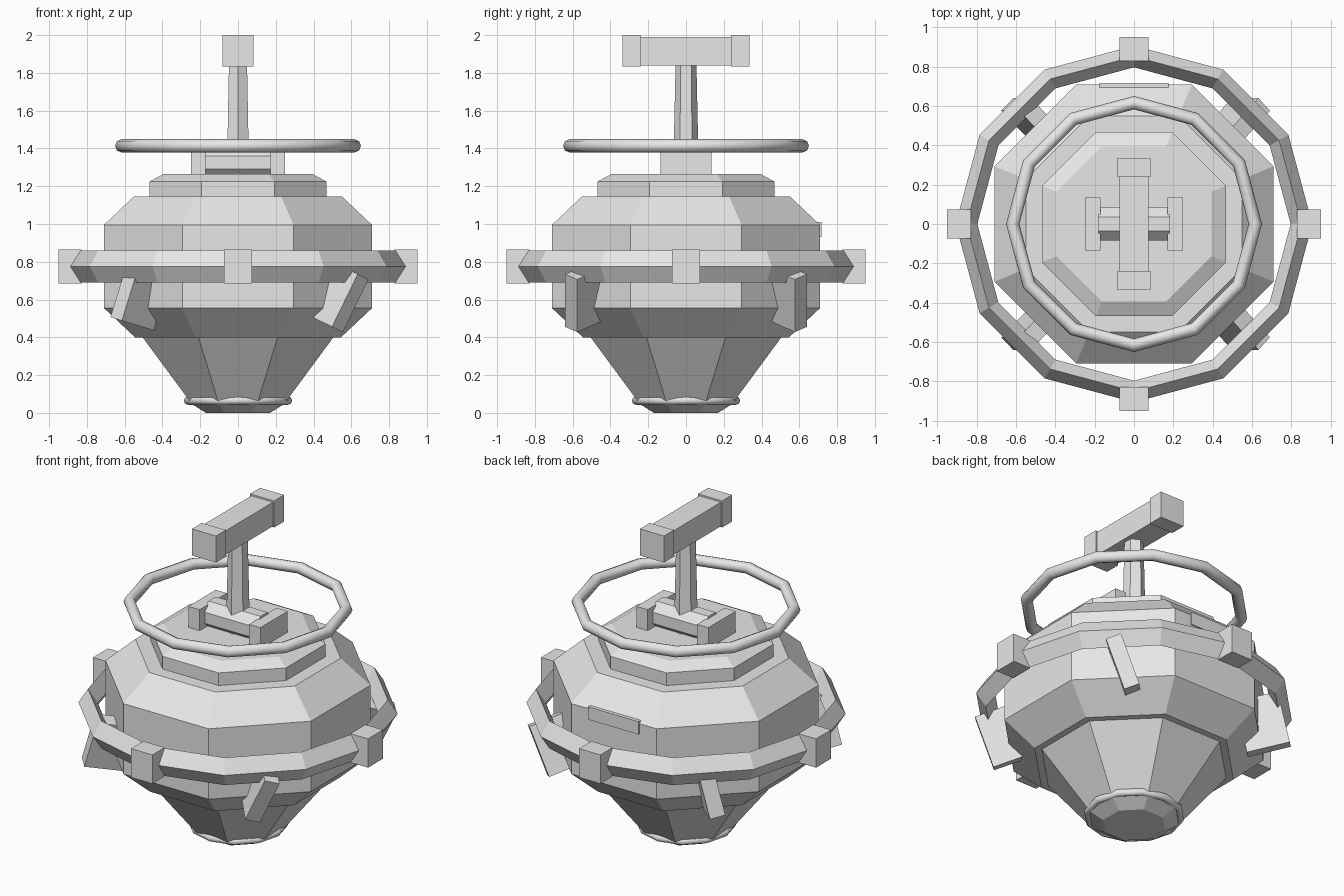
import bpy
import bmesh
import math
from mathutils import Matrix, Vector

cube = bpy.data.objects.get("Cube")
if cube:
    bpy.data.objects.remove(cube, do_unlink=True)

grey = bpy.data.materials.new("plain_grey")
grey.use_nodes = True
grey.diffuse_color = (0.8, 0.8, 0.8, 1)
grey.node_tree.nodes["Principled BSDF"].inputs["Base Color"].default_value = (0.8, 0.8, 0.8, 1)


def finish(name, bm, smooth=False):
    bmesh.ops.recalc_face_normals(bm, faces=bm.faces)
    mesh = bpy.data.meshes.new(name)
    for face in bm.faces:
        face.smooth = smooth
    bm.to_mesh(mesh)
    bm.free()
    mesh.materials.append(grey)
    obj = bpy.data.objects.new(name, mesh)
    bpy.context.collection.objects.link(obj)
    return obj


def box(name, center, size, turn=None):
    bm = bmesh.new()
    bmesh.ops.create_cube(bm, size=1)
    matrix = Matrix.Translation(center) @ (turn or Matrix()) @ Matrix.Diagonal((*size, 1))
    bmesh.ops.transform(bm, matrix=matrix, verts=bm.verts)
    return finish(name, bm)


def prism(name, profile, sides=8, start=math.pi / 8, turn=None):
    """Stack of regular polygons from (circumradius, height) pairs."""
    bm = bmesh.new()
    rings = []
    for r, z in profile:
        angles = [start + math.tau * i / sides for i in range(sides)]
        rings.append([bm.verts.new((r * math.cos(a), r * math.sin(a), z)) for a in angles])
    for low, high in zip(rings, rings[1:]):
        for i in range(sides):
            j = (i + 1) % sides
            bm.faces.new((low[i], low[j], high[j], high[i]))
    bm.faces.new(rings[0][::-1])
    bm.faces.new(rings[-1])
    if turn:
        bmesh.ops.transform(bm, matrix=turn, verts=bm.verts)
    return finish(name, bm)


def octagon(name, profile, turn=None):
    """Eight-sided prism whose radii are measured to the flats."""
    k = 1 / math.cos(math.pi / 8)
    return prism(name, [(r * k, z) for r, z in profile], turn=turn)


def ring(name, z, major, width, height, minor_sides, smooth):
    bm = bmesh.new()
    loops = []
    for i in range(12):
        a = math.tau * i / 12
        loop = []
        for j in range(minor_sides):
            b = math.tau * j / minor_sides
            r = major + width * math.cos(b)
            loop.append(bm.verts.new((r * math.cos(a), r * math.sin(a), z + height * math.sin(b))))
        loops.append(loop)
    for i in range(12):
        here, there = loops[i], loops[(i + 1) % 12]
        for j in range(minor_sides):
            k = (j + 1) % minor_sides
            bm.faces.new((here[j], there[j], there[k], here[k]))
    return finish(name, bm, smooth)


# Body, stepped underside and foot
octagon("body", [(0.17, 0), (0.25, 0.05), (0.265, 0.075), (0.505, 0.4), (0.545, 0.4),
                 (0.71, 0.555), (0.71, 0.995), (0.55, 1.146)])
octagon("lid", [(0.468, 1.14), (0.468, 1.225), (0.395, 1.264)])
ring("foot_ring", 0.065, 0.265, 0.022, 0.022, 8, True)

# Equipment ring with four blocks
ring("waist_ring", 0.775, 0.852, 0.055, 0.086, 4, False)
for i, side in enumerate(("left", "back", "right", "front")):
    spin = Matrix.Rotation(i * math.pi / 2, 4, "Z")
    box(side + "_block", spin @ Vector((0.89, 0, 0.775)), (0.122, 0.148, 0.18), spin)

# Leaning fins on the diagonals
for side, sx, lean in (("left", 1, 26), ("right", -1, 17)):
    for end, sy in (("front", -1), ("back", 1)):
        turn = (Matrix.Rotation(math.radians(lean), 4, "Y")
                @ Matrix.Rotation(sx * sy * math.pi / 4, 4, "Z"))
        box(end + "_" + side + "_fin", (sx * 0.515, sy * 0.52, 0.62), (0.25, 0.09, 0.31), turn)

# Plate on the back wall
box("back_plate", (0, 0.704, 0.97), (0.35, 0.026, 0.08))

# Hub on the lid: axle between two blocks
octagon("axle", [(0.084, -0.18), (0.084, 0.18)],
        Matrix.Translation((0, 0, 1.325)) @ Matrix.Rotation(math.pi / 2, 4, "Y"))
for side, sx in (("left", 1), ("right", -1)):
    box(side + "_axle_block", (sx * 0.21, 0, 1.325), (0.078, 0.27, 0.14))

# Tapered post and handle
prism("post", [(0.068, 1.26), (0.055, 1.86)], sides=6, start=math.pi / 2)
box("handle_bar", (0, 0, 1.915), (0.15, 0.52, 0.15))
for end, sy in (("front", -1), ("back", 1)):
    box(end + "_handle_cap", (0, sy * 0.287, 1.917), (0.166, 0.098, 0.166))

# Floating hoop around the post
ring("upper_hoop", 1.414, 0.617, 0.034, 0.035, 8, True)
